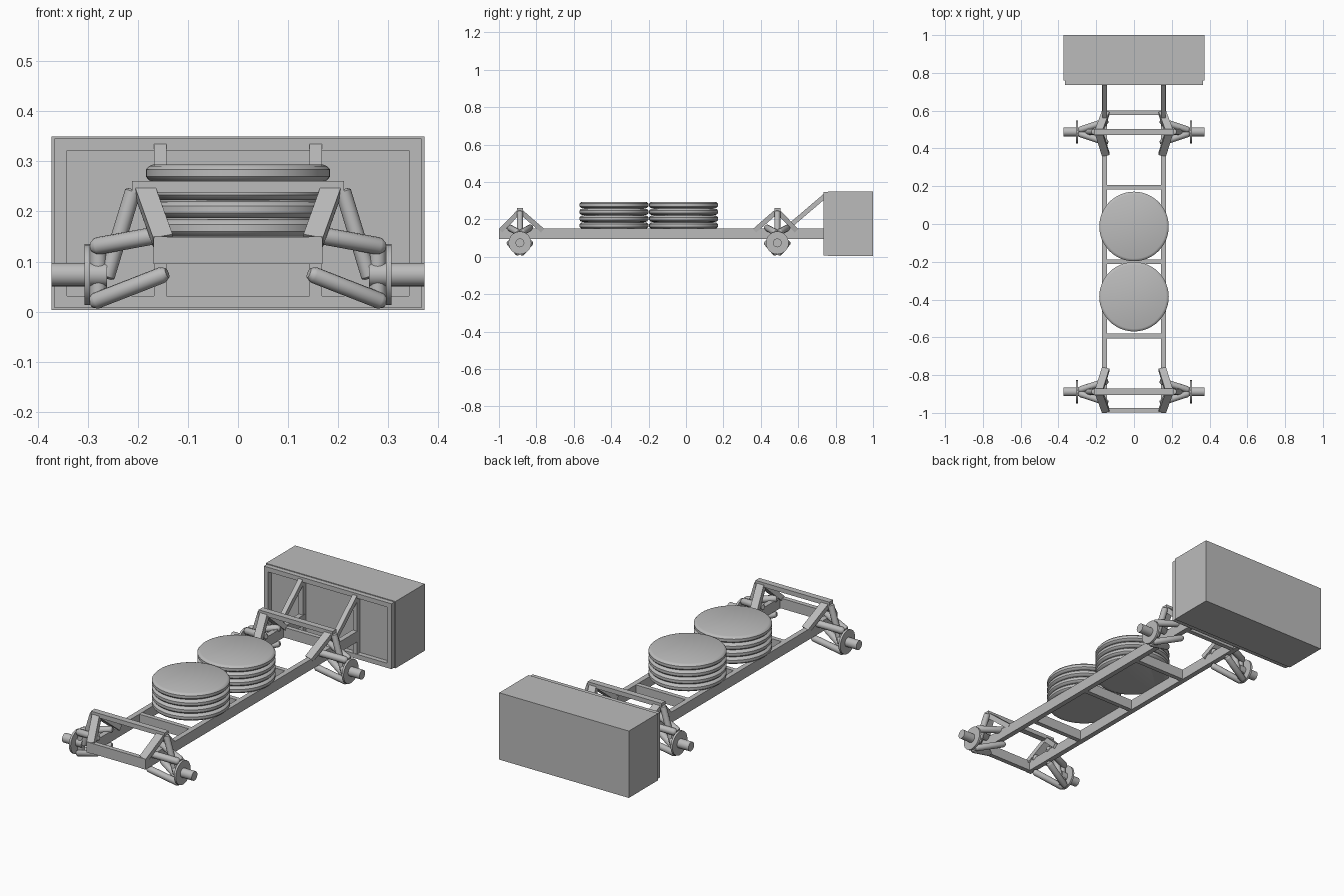
import bpy, bmesh, math
from mathutils import Vector, Matrix

if "Cube" in bpy.data.objects:
    bpy.data.objects.remove(bpy.data.objects["Cube"], do_unlink=True)

grey = bpy.data.materials.new("plain grey")
grey.use_nodes = True
COLOUR = (0.5, 0.5, 0.5, 1)
grey.diffuse_color = COLOUR
grey.node_tree.nodes["Principled BSDF"].inputs["Base Color"].default_value = COLOUR


def finish(name, bm, smooth=False):
    mesh = bpy.data.meshes.new(name)
    bmesh.ops.recalc_face_normals(bm, faces=bm.faces)
    bm.to_mesh(mesh)
    bm.free()
    mesh.materials.append(grey)
    obj = bpy.data.objects.new(name, mesh)
    bpy.context.collection.objects.link(obj)
    if smooth:
        bpy.ops.object.select_all(action="DESELECT")
        obj.select_set(True)
        bpy.context.view_layer.objects.active = obj
        bpy.ops.object.shade_smooth_by_angle(angle=math.radians(35))
    return obj


def box(name, x, y, z):
    """Box from (min, max) ranges."""
    bm = bmesh.new()
    bmesh.ops.create_cube(bm, size=1)
    for v in bm.verts:
        v.co = [r[0] if c < 0 else r[1] for c, r in zip(v.co, (x, y, z))]
    return finish(name, bm)


def beam(name, a, b, width, depth):
    """Rectangular bar from a to b, its width kept level."""
    a, b = Vector(a), Vector(b)
    d = (b - a).normalized()
    side = Vector((1, 0, 0))
    side = (side - d * side.dot(d)).normalized()
    basis = Matrix((side, d.cross(side), d)).transposed()
    bm = bmesh.new()
    bmesh.ops.create_cube(bm, size=1)
    for v in bm.verts:
        v.co = basis @ Vector((v.co.x * width, v.co.y * depth, v.co.z * (b - a).length)) + (a + b) / 2
    return finish(name, bm)


def lathe(name, a, b, profile, sides=24):
    """Turn (distance, radius) points about the line from a towards b."""
    a, b = Vector(a), Vector(b)
    turn = (b - a).to_track_quat("Z", "Y")
    bm = bmesh.new()
    rings = [[bm.verts.new(a + turn @ Vector((r * math.cos(i * math.tau / sides),
                                              r * math.sin(i * math.tau / sides), h)))
              for i in range(sides)] for h, r in profile]
    for low, high in zip(rings, rings[1:]):
        for i in range(sides):
            j = (i + 1) % sides
            bm.faces.new((low[i], low[j], high[j], high[i]))
    bm.faces.new(rings[0])
    bm.faces.new(rings[-1])
    return finish(name, bm, True)


def rod(name, a, b, r, cap=0.0, sides=12):
    """Round bar with optional bevelled ends."""
    length = (Vector(b) - Vector(a)).length
    profile = [(0, r), (length, r)]
    if cap:
        profile = [(-cap, r * 0.6), (-cap * 0.4, r * 0.9)] + profile
        profile += [(length + cap * 0.4, r * 0.9), (length + cap, r * 0.6)]
    return lathe(name, a, b, profile, sides)


SIDES = (("left", 1), ("right", -1))


def span(s, lo, hi):
    return tuple(sorted((s * lo, s * hi)))


# Ladder chassis
for label, s in SIDES:
    box(f"chassis_rail_{label}", span(s, 0.142, 0.169), (-1, 0.76), (0.095, 0.15))
for i in range(5):
    y = -0.987 + i * 0.394
    box(f"cross_member_{i + 1}", (-0.15, 0.15), (y - 0.012, y + 0.012), (0.096, 0.149))

# Rear box with framed front
box("rear_box", (-0.372, 0.372), (0.76, 1), (0.003, 0.35))
box("box_frame_top", (-0.366, 0.366), (0.735, 0.76), (0.322, 0.346))
box("box_frame_bottom", (-0.366, 0.366), (0.735, 0.76), (0.007, 0.031))
for label, s in SIDES:
    box(f"box_frame_side_{label}", span(s, 0.341, 0.366), (0.735, 0.76), (0.031, 0.322))
    box(f"box_post_{label}", span(s, 0.143, 0.168), (0.737, 0.76), (0.031, 0.322))
    beam(f"box_brace_{label}", (s * 0.1555, 0.52, 0.135), (s * 0.1555, 0.745, 0.327), 0.025, 0.025)

# Two stacks of round-edged discs on narrow cores
for n, y in enumerate((-0.385, -0.013)):
    lathe(f"stack_core_{n + 1}", (0, y, 0.15), (0, y, 1), [(0, 0.16), (0.14, 0.16)], 48)
    for k in range(4):
        z = 0.15 + k * 0.0365
        lathe(f"stack_disc_{n + 1}_{k + 1}", (0, y, z), (0, y, 1),
              [(0, 0.17), (0.003, 0.178), (0.01, 0.184), (0.024, 0.184),
               (0.031, 0.178), (0.034, 0.17)], 48)

# Axle assemblies; the long legs face the middle of the chassis
for axle, y, inward in (("front", -0.888, 1), ("rear", 0.488, -1)):
    box(f"{axle}_tower_bar", (-0.212, 0.212), (y - 0.016, y + 0.016), (0.238, 0.261))
    for label, s in SIDES:
        tag = f"{axle}_{label}"
        top = (s * 0.187, y, 0.245)
        beam(f"tower_leg_inner_{tag}", (s * 0.15, y + inward * 0.118, 0.142), top, 0.04, 0.026)
        beam(f"tower_leg_outer_{tag}", (s * 0.15, y - inward * 0.1, 0.142), top, 0.04, 0.026)
        rod(f"shock_absorber_{tag}", (s * 0.21, y, 0.24), (s * 0.262, y, 0.07), 0.016, 0.004)
        # Double wishbones
        for end, d in (("fore", -1), ("aft", 1)):
            rod(f"upper_arm_{end}_{tag}", (s * 0.15, y + d * 0.055, 0.155),
                (s * 0.281, y + d * 0.012, 0.131), 0.0175, 0.012)
            rod(f"lower_arm_{end}_{tag}", (s * 0.152, y + d * 0.055, 0.073),
                (s * 0.283, y + d * 0.012, 0.022), 0.0165, 0.012)
        # Upright, hub disc and axle stub
        rod(f"upright_{tag}", (s * 0.279, y, 0.02), (s * 0.279, y, 0.13), 0.017)
        rod(f"hub_disc_{tag}", (s * 0.296, y, 0.074), (s * 0.307, y, 0.074), 0.061, sides=24)
        rod(f"axle_stub_{tag}", (s * 0.262, y, 0.074), (s * 0.372, y, 0.074), 0.0235, sides=24)
